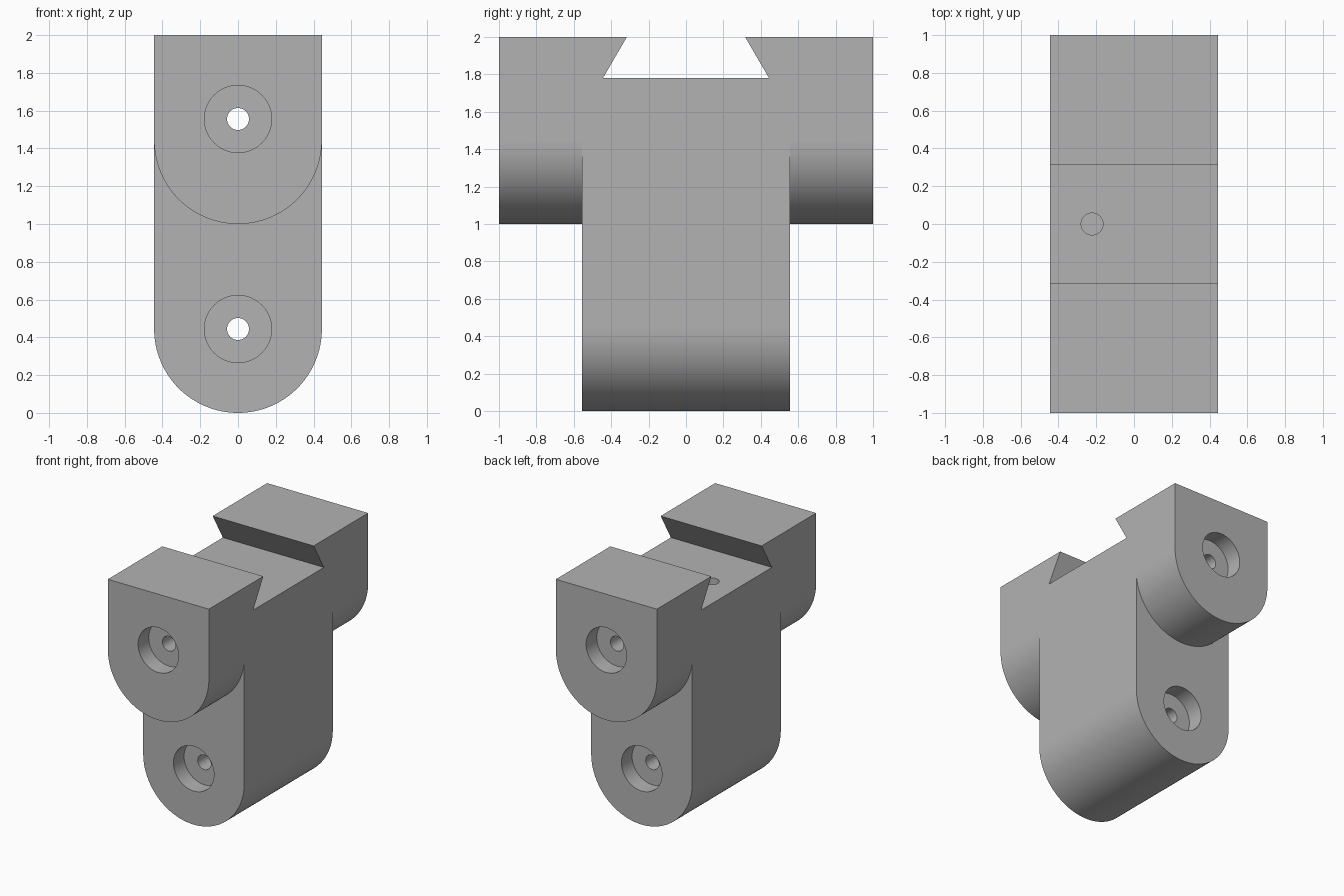
import bpy
import math
from mathutils import Matrix

cube = bpy.data.objects.get("Cube")
if cube:
    bpy.data.objects.remove(cube, do_unlink=True)

HALF_W = 0.444      # half width, also the radius of the rounded ends
BODY_Y = 0.556      # half depth of the lower body
FLOOR_Z = 1.78      # dovetail floor
BORE_DEPTH = 0.133

grey = bpy.data.materials.new("plain grey")
grey.use_nodes = True
grey.diffuse_color = (0.45, 0.45, 0.45, 1)
grey.node_tree.nodes["Principled BSDF"].inputs["Base Color"].default_value = (0.45, 0.45, 0.45, 1)


def prism(name, outline, axis, start, end):
    """Extrude a closed outline along x (outline in y, z) or y (outline in x, z)."""
    place = (lambda a, b, t: (t, a, b)) if axis == "x" else (lambda a, b, t: (a, t, b))
    n = len(outline)
    verts = [place(a, b, t) for t in (start, end) for a, b in outline]
    faces = [list(range(n)), list(range(2 * n - 1, n - 1, -1))]
    faces += [[i, i + n, (i + 1) % n + n, (i + 1) % n] for i in range(n)]
    mesh = bpy.data.meshes.new(name)
    mesh.from_pydata(verts, [], faces)
    obj = bpy.data.objects.new(name, mesh)
    bpy.context.collection.objects.link(obj)
    bpy.context.view_layer.objects.active = obj
    bpy.ops.object.select_all(action="DESELECT")
    obj.select_set(True)
    bpy.ops.object.mode_set(mode="EDIT")
    bpy.ops.mesh.select_all(action="SELECT")
    bpy.ops.mesh.normals_make_consistent(inside=False)
    bpy.ops.object.mode_set(mode="OBJECT")
    mesh.materials.append(grey)
    return obj


def tongue(bottom, top, steps=64):
    """Upright outline with a semicircular lower end."""
    arc = [math.pi + math.pi * i / steps for i in range(steps + 1)]
    points = [(HALF_W * math.cos(a), bottom + HALF_W + HALF_W * math.sin(a)) for a in arc]
    return points + [(HALF_W, top), (-HALF_W, top)]


def cylinder(name, radius, length, centre, along_y=True):
    turn = (math.pi / 2, 0, 0) if along_y else (0, 0, 0)
    bpy.ops.mesh.primitive_cylinder_add(vertices=64, radius=radius, depth=length,
                                        location=centre, rotation=turn)
    obj = bpy.context.object
    obj.name = name
    obj.data.materials.append(grey)
    return obj


def combine(target, tool, operation):
    """Apply a boolean and discard the tool."""
    mod = target.modifiers.new(operation.lower(), "BOOLEAN")
    mod.operation, mod.solver, mod.object = operation, "EXACT", tool
    bpy.context.view_layer.objects.active = target
    bpy.ops.object.modifier_apply(modifier=mod.name)
    bpy.data.objects.remove(tool, do_unlink=True)


# Long upper head joined to the shorter, taller body
bracket = prism("dovetail_bracket", tongue(1.0, 2.0), "y", -1, 1)
combine(bracket, prism("body", tongue(0.0, 2.0), "y", -BODY_Y, BODY_Y), "UNION")

# Dovetail slot across the top, walls continued past the top face
slope = (0.444 - 0.316) / (2 - FLOOR_Z)
top_z = 2.1
top_y = 0.316 - slope * (top_z - 2)
slot = [(-0.444, FLOOR_Z), (0.444, FLOOR_Z), (top_y, top_z), (-top_y, top_z)]
combine(bracket, prism("slot_cutter", slot, "x", -0.6, 0.6), "DIFFERENCE")

# Through holes with a counterbore at both ends
for z, face_y in ((1.556, 1.0), (0.444, BODY_Y)):
    combine(bracket, cylinder("hole_cutter", 0.058, 2.4, (0, 0, z)), "DIFFERENCE")
    for side in (-1, 1):
        y = side * face_y
        bore = cylinder("bore_cutter", 0.178, 2 * BORE_DEPTH, (0, y, z))
        combine(bracket, bore, "DIFFERENCE")

# Blind pin hole in the slot floor
combine(bracket, cylinder("pin_cutter", 0.058, 0.8, (-0.222, 0, FLOOR_Z), False), "DIFFERENCE")

bpy.ops.object.select_all(action="DESELECT")
bracket.select_set(True)
bpy.context.view_layer.objects.active = bracket
bpy.ops.object.shade_smooth_by_angle(angle=math.radians(30))
